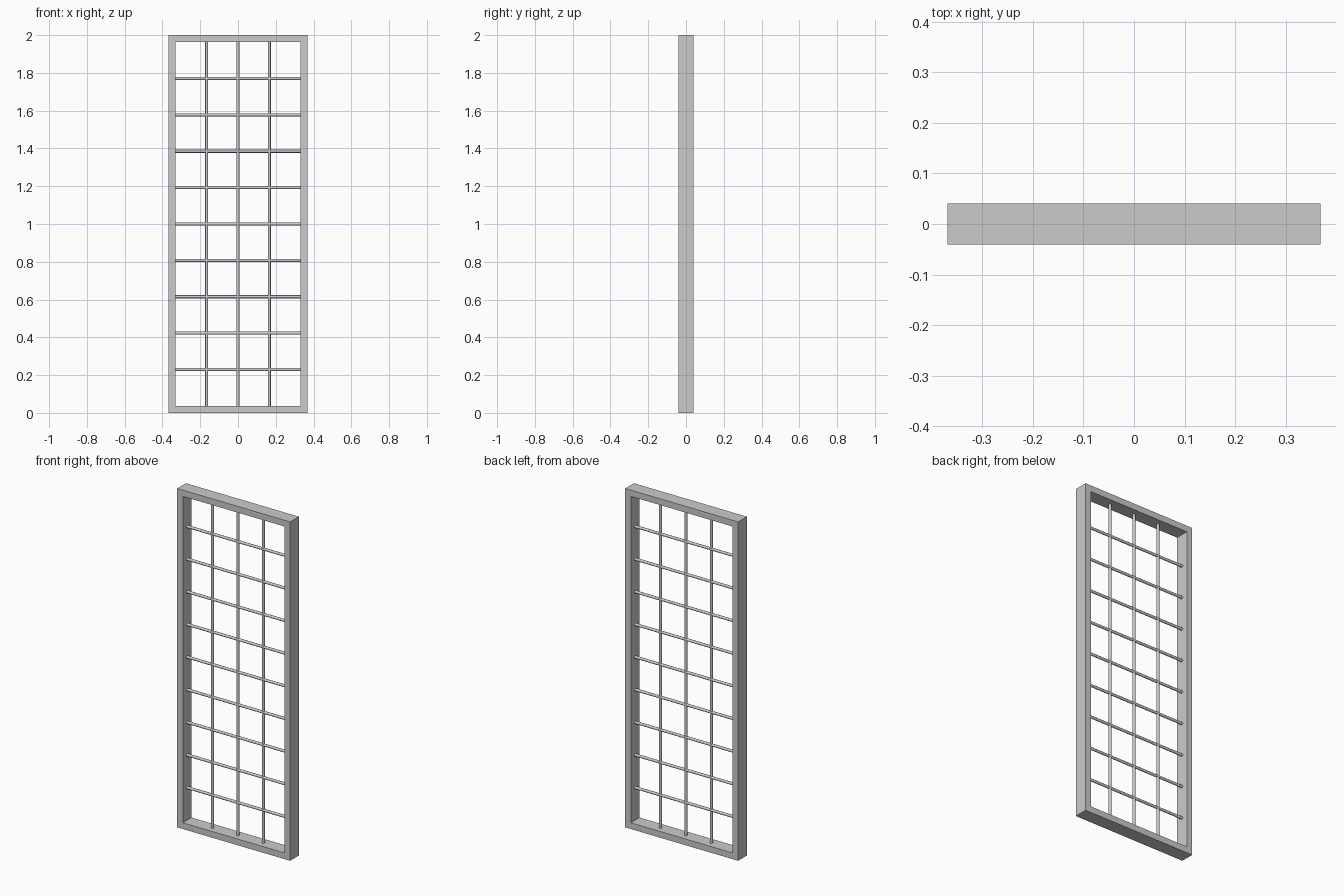
import bpy, bmesh
from math import pi
from mathutils import Matrix

if "Cube" in bpy.data.objects:
    bpy.data.objects.remove(bpy.data.objects["Cube"])

W, D, H = 0.737, 0.081, 2.0   # outer size
T = 0.037                     # frame thickness
R = 0.008                     # bar radius
COLS, ROWS = 4, 10            # grid openings


def add_object(name, bm):
    mesh = bpy.data.meshes.new(name)
    bmesh.ops.recalc_face_normals(bm, faces=bm.faces)
    bm.to_mesh(mesh)
    bm.free()
    obj = bpy.data.objects.new(name, mesh)
    bpy.context.collection.objects.link(obj)
    return obj


def add_bar(name, length, location, rotation=None):
    bm = bmesh.new()
    bmesh.ops.create_cone(bm, cap_ends=True, segments=12, radius1=R, radius2=R, depth=length)
    for f in bm.faces:
        f.smooth = len(f.verts) == 4
    for e in bm.edges:
        e.smooth = all(len(f.verts) == 4 for f in e.link_faces)
    if rotation:
        bmesh.ops.rotate(bm, verts=bm.verts, matrix=rotation)
    add_object(name, bm).location = location


# Outer frame: four corner loops joined into one hollow ring
bm = bmesh.new()
loops = []
for inset, y in ((0, -D / 2), (0, D / 2), (T, D / 2), (T, -D / 2)):
    x, lo, hi = W / 2 - inset, inset, H - inset
    loops.append([bm.verts.new(p) for p in ((-x, y, lo), (x, y, lo), (x, y, hi), (-x, y, hi))])
for a, b in zip(loops, loops[1:] + loops[:1]):
    for i in range(4):
        j = (i + 1) % 4
        bm.faces.new((a[i], a[j], b[j], b[i]))
add_object("frame", bm)

# Grid bars, with ends let slightly into the frame
inner_w, inner_h = W - 2 * T, H - 2 * T
for i in range(1, COLS):
    add_bar(f"vertical_bar_{i}", inner_h + 0.01, (-inner_w / 2 + inner_w * i / COLS, 0, H / 2))
for i in range(1, ROWS):
    add_bar(f"horizontal_bar_{i}", inner_w + 0.01, (0, 0, T + inner_h * i / ROWS),
            Matrix.Rotation(pi / 2, 3, 'Y'))
